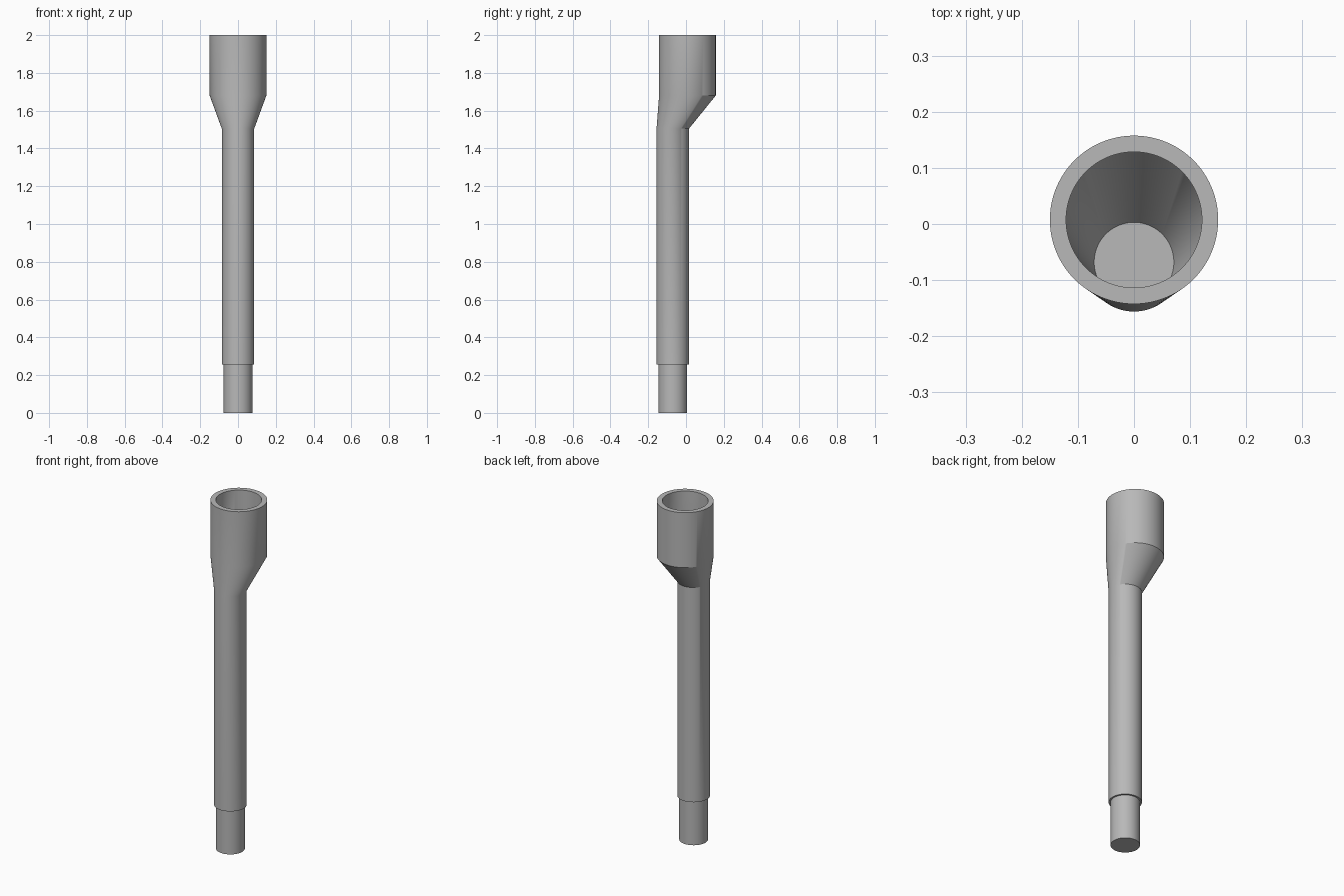
import bpy
import bmesh
from math import cos, sin, tau

cube = bpy.data.objects.get("Cube")
if cube:
    bpy.data.objects.remove(cube, do_unlink=True)

SEGMENTS = 96
STEM_Y = -0.07      # axis of the spigot and stem
SOCKET_Y = 0.0075   # axis of the offset socket

grey = bpy.data.materials.new("plain grey")
grey.use_nodes = True
colour = (0.48, 0.48, 0.48, 1)
grey.diffuse_color = colour
grey.node_tree.nodes["Principled BSDF"].inputs["Base Color"].default_value = colour


def loft(name, rings):
    """Skin a run of (radius, axis y, z) circles and cap both ends."""
    bm = bmesh.new()
    loops = [
        [bm.verts.new((r * cos(tau * i / SEGMENTS), y + r * sin(tau * i / SEGMENTS), z))
         for i in range(SEGMENTS)]
        for r, y, z in rings
    ]
    for low, high in zip(loops, loops[1:]):
        for i in range(SEGMENTS):
            j = (i + 1) % SEGMENTS
            bm.faces.new((low[i], low[j], high[j], high[i]))
    bm.faces.new(loops[0])
    bm.faces.new(loops[-1])
    bmesh.ops.recalc_face_normals(bm, faces=bm.faces)
    mesh = bpy.data.meshes.new(name)
    bm.to_mesh(mesh)
    bm.free()
    mesh.materials.append(grey)
    obj = bpy.data.objects.new(name, mesh)
    bpy.context.collection.objects.link(obj)
    return obj


# Spigot, stem, flared neck and hollow socket as one continuous skin
spigot = [(0.076, STEM_Y, 0), (0.076, STEM_Y, 0.255)]
stem = [(0.086, STEM_Y, 0.255), (0.086, STEM_Y, 1.505)]
socket = [(0.15, SOCKET_Y, 1.68), (0.15, SOCKET_Y, 2)]
bore = [(0.121, SOCKET_Y, 2), (0.121, SOCKET_Y, 1.68), (0.071, STEM_Y + 0.002, 1.505)]
adapter = loft("offset_socket_tube", spigot + stem + socket + bore)

# Smooth round walls with crisp rims
bpy.ops.object.select_all(action="DESELECT")
adapter.select_set(True)
bpy.context.view_layer.objects.active = adapter
bpy.ops.object.shade_smooth_by_angle(angle=tau / 12)
